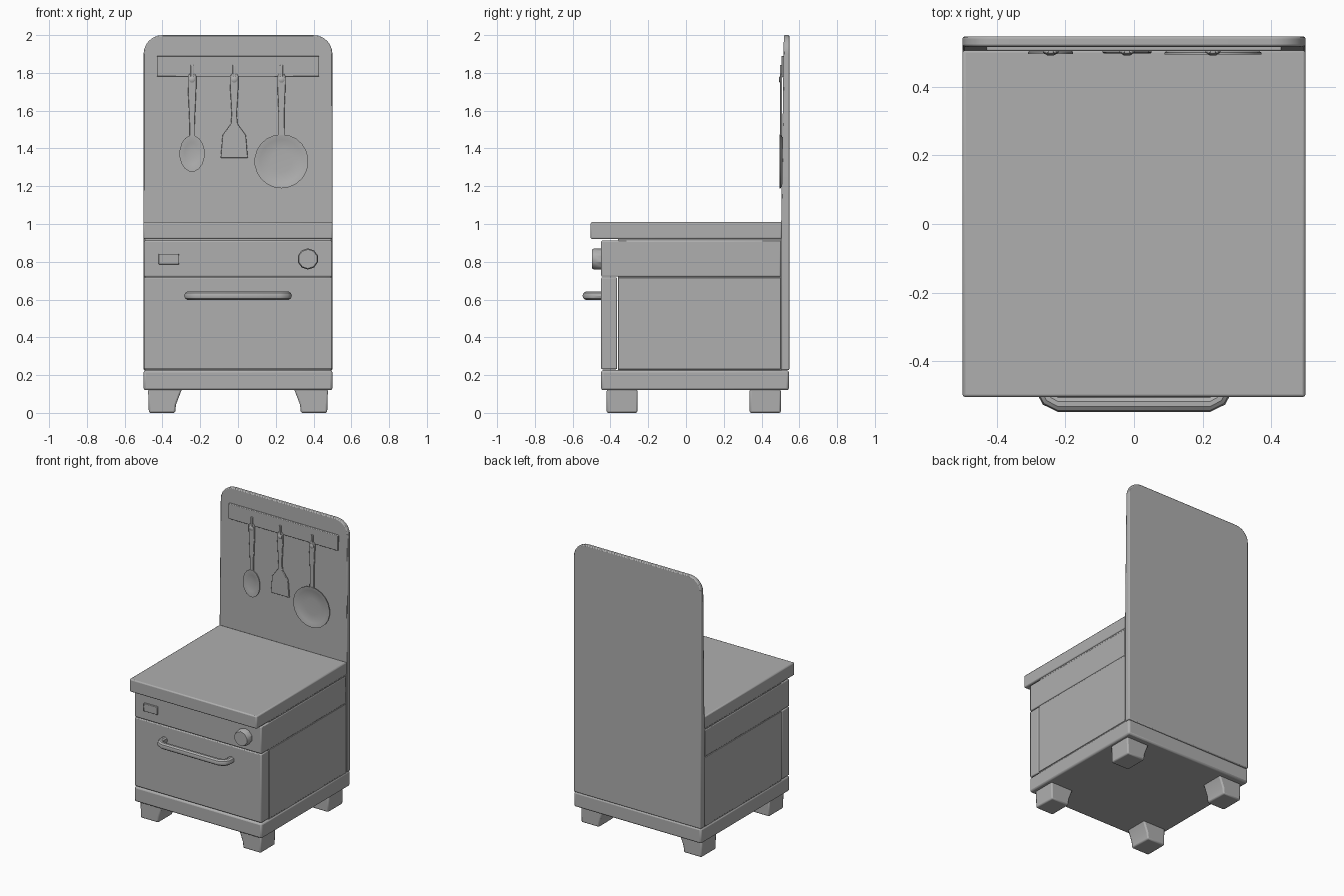
import bpy, bmesh, math
from mathutils import Vector

if "Cube" in bpy.data.objects:
    bpy.data.objects.remove(bpy.data.objects["Cube"])

grey = bpy.data.materials.new("warm_grey")
grey.diffuse_color = (0.43, 0.43, 0.43, 1)
grey.use_nodes = True
grey.node_tree.nodes["Principled BSDF"].inputs["Base Color"].default_value = grey.diffuse_color


def finish(name, bm, bevel=0, smooth=True):
    bmesh.ops.recalc_face_normals(bm, faces=bm.faces)
    me = bpy.data.meshes.new(name)
    bm.to_mesh(me)
    bm.free()
    ob = bpy.data.objects.new(name, me)
    bpy.context.collection.objects.link(ob)
    me.materials.append(grey)
    if bevel:
        m = ob.modifiers.new("soft_edges", 'BEVEL')
        m.width, m.segments, m.limit_method = bevel, 2, 'ANGLE'
        m.angle_limit = math.radians(40)
    if smooth:
        bpy.ops.object.select_all(action='DESELECT')
        ob.select_set(True)
        bpy.context.view_layer.objects.active = ob
        bpy.ops.object.shade_smooth_by_angle(angle=math.radians(35))
    return ob


def box(name, x0, x1, y0, y1, z0, z1, bevel=0.006):
    bm = bmesh.new()
    bmesh.ops.create_cube(bm, size=1)
    for v in bm.verts:
        v.co = ((x0 + x1) / 2 + v.co.x * (x1 - x0),
                (y0 + y1) / 2 + v.co.y * (y1 - y0),
                (z0 + z1) / 2 + v.co.z * (z1 - z0))
    return finish(name, bm, bevel)


def plate(name, outline, y0, y1, bevel=0, lean=0):
    """Extrude an (x, z) outline from y0 to y1; the front face leans back with height."""
    bm = bmesh.new()
    rings = [[bm.verts.new((x, y + (lean * max(0, z - 1) if y == y0 else 0), z))
              for x, z in outline] for y in (y0, y1)]
    bm.faces.new(rings[0])
    bm.faces.new(rings[1])
    n = len(outline)
    for i in range(n):
        j = (i + 1) % n
        bm.faces.new((rings[0][i], rings[0][j], rings[1][j], rings[1][i]))
    return finish(name, bm, bevel)


def mirrored(half, cx):
    """Full outline from the right half, listed bottom to top."""
    return [(cx + x, z) for x, z in half] + [(cx - x, z) for x, z in reversed(half)]


def dish(name, cx, cz, rx, rz, profile, sides):
    """Lathe of (radius factor, y) pairs facing the front."""
    bm = bmesh.new()
    prev = None
    for r, y in profile:
        ring = [bm.verts.new((cx + rx * r * math.cos(a), y, cz + rz * r * math.sin(a)))
                for a in (2 * math.pi * (i + .5) / sides for i in range(sides))]
        if prev:
            for i in range(sides):
                j = (i + 1) % sides
                bm.faces.new((prev[i], prev[j], ring[j], ring[i]))
        else:
            bm.faces.new(ring)
        prev = ring
    bm.faces.new(prev)
    return finish(name, bm)


def tube(name, pts, radius, sides=10):
    bm = bmesh.new()
    pts = [Vector(p) for p in pts]
    prev = None
    for i, p in enumerate(pts):
        t = (pts[min(i + 1, len(pts) - 1)] - pts[max(i - 1, 0)]).normalized()
        up = Vector((0, 0, 1))
        side = t.cross(up).normalized()
        ring = [bm.verts.new(p + radius * (math.cos(a) * side + math.sin(a) * up))
                for a in (2 * math.pi * k / sides for k in range(sides))]
        if prev:
            for k in range(sides):
                j = (k + 1) % sides
                bm.faces.new((prev[k], prev[j], ring[j], ring[k]))
        else:
            bm.faces.new(ring)
        prev = ring
    bm.faces.new(prev)
    return finish(name, bm)


# Cabinet
box("base", -.5, .5, -.45, .545, .12, .226, .012)
box("cabinet_body", -.494, .494, -.36, .506, .22, .925, .002)
box("oven_door", -.498, .498, -.449, -.365, .231, .717)
box("side_panels", -.498, .498, -.36, .502, .231, .717, .003)
box("control_panel", -.498, .498, -.449, .502, .721, .912)
box("worktop", -.5, .5, -.505, .508, .92, 1.01, .008)

# Backboard with rounded upper corners
arc = [(.4 + .1 * math.cos(a), 1.9 + .1 * math.sin(a))
       for a in (math.pi / 2 * i / 6 for i in range(7))]
plate("backboard", mirrored([(.5, .226), (.5, 1.0)] + arc, 0), .504, .547, .006, .014)

# Feet with an inner flare
for sx, side in ((-1, "left"), (1, "right")):
    for y0, y1, end in ((-.42, -.257), (.337, .502)) and ((-.42, -.257, "front"), (.337, .502, "back")):
        shape = [(.472, 0), (.476, .125), (.297, .125), (.303, .11), (.328, .045), (.333, 0)]
        plate(f"{end}_{side}_foot", [(sx * x, z) for x, z in shape], y0, y1, .009)

# Door handle, knob and display
tube("door_handle", [(-.262, -.44, .62), (-.262, -.488, .62), (-.25, -.51, .62), (-.222, -.525, .62),
                     (.222, -.525, .62), (.25, -.51, .62), (.262, -.488, .62), (.262, -.44, .62)], .023)
dish("knob", .37, .815, .056, .056, [(1, -.44), (1, -.487), (.9, -.498)], 10)
box("display", -.42, -.312, -.46, -.44, .786, .842, .003)

# Utensil rail
box("utensil_rail", -.43, .43, .505, .53, 1.78, 1.89, .004)


# Hooks and hanging utensils
def hook(name, cx):
    box(name + "_hook", cx - .008, cx + .008, .497, .512, 1.775, 1.843, .003)
    dish(name + "_hook_ball", cx, 1.765, .017, .017, [(1, .505), (1, .496), (.6, .492)], 10)


def stem(name, cx, half):
    plate(name, mirrored(half, cx), .498, .509, .003)


for label, cx in (("spoon", -.243), ("spatula", -.02), ("pan", .23)):
    hook(label, cx)

stem("spoon_handle", -.243, [(.014, 1.45), (.014, 1.53), (.023, 1.74), (.023, 1.78), (.014, 1.795)])
dish("spoon_bowl", -.243, 1.373, .067, .097,
     [(.7, .512), (1, .502), (1, .496), (.9, .496), (.6, .502), (.25, .505)], 16)

stem("spatula", -.02, [(.072, 1.35), (.062, 1.47), (.018, 1.53), (.014, 1.58),
                       (.023, 1.74), (.023, 1.78), (.014, 1.795)])

stem("pan_handle", .23, [(.017, 1.46), (.016, 1.6), (.022, 1.74), (.022, 1.78), (.014, 1.795)])
dish("pan_bowl", .23, 1.332, .143, .143,
     [(.85, .514), (1, .5), (1, .494), (.95, .494), (.8, .502), (.4, .505)], 22)
